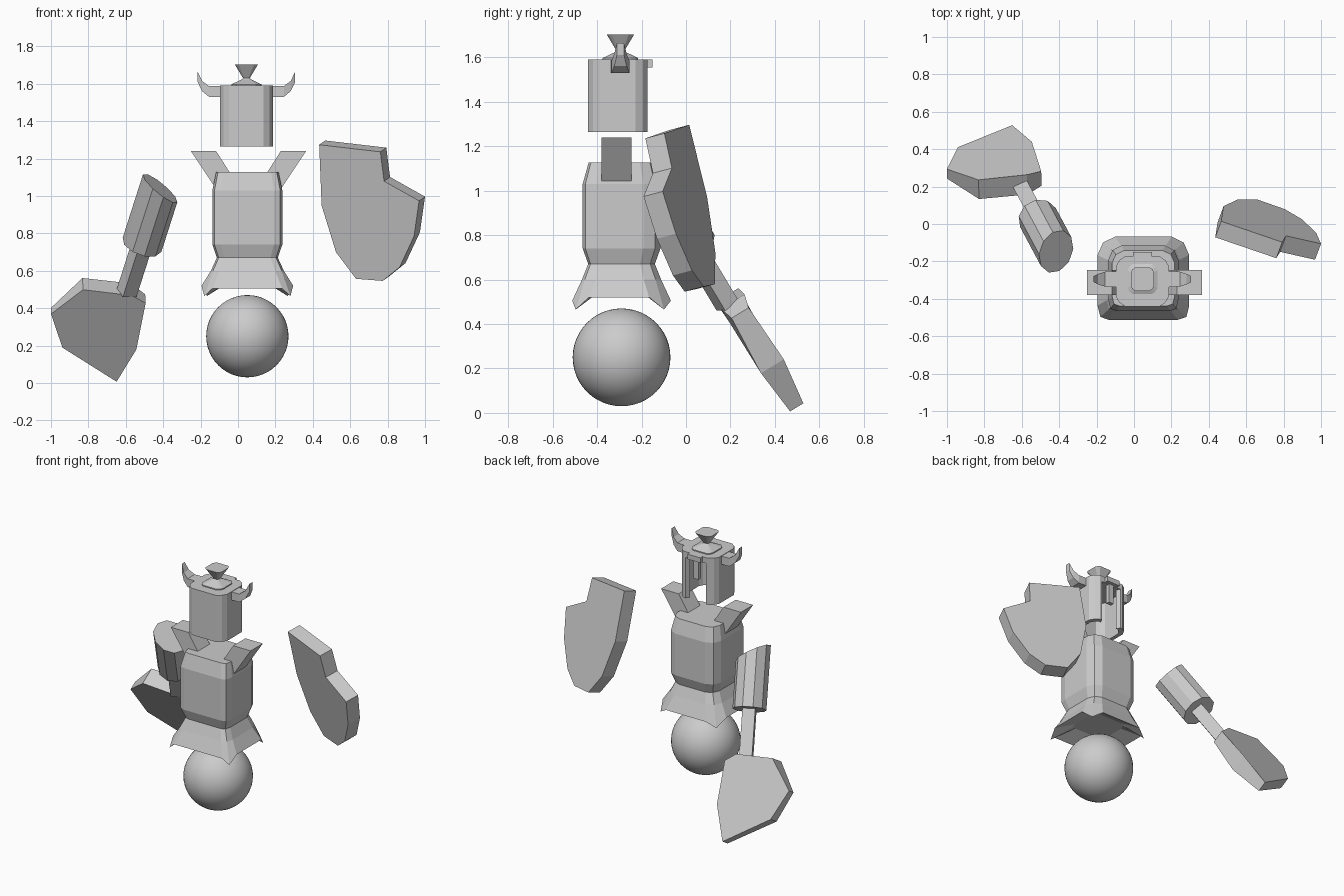
import bpy, bmesh, math
from mathutils import Vector

if "Cube" in bpy.data.objects:
    bpy.data.objects.remove(bpy.data.objects["Cube"])

CX, CY = 0.05, -0.29


def loft(name, rings):
    """Skin a list of equal-length point rings and cap both ends."""
    bm = bmesh.new()
    rows = [[bm.verts.new(p) for p in r] for r in rings]
    n = len(rows[0])
    for a, b in zip(rows, rows[1:]):
        for i in range(n):
            j = (i + 1) % n
            bm.faces.new((a[i], a[j], b[j], b[i]))
    bm.faces.new(rows[0])
    bm.faces.new(rows[-1])
    bmesh.ops.recalc_face_normals(bm, faces=bm.faces)
    me = bpy.data.meshes.new(name)
    bm.to_mesh(me)
    bm.free()
    ob = bpy.data.objects.new(name, me)
    bpy.context.collection.objects.link(ob)
    return ob


def box(name, x0, x1, y0, y1, z0, z1):
    return loft(name, [[(x0, y0, z), (x1, y0, z), (x1, y1, z), (x0, y1, z)] for z in (z0, z1)])


def plan(back, front):
    """Rounded-rectangle outline from two corner curves, counter-clockwise from +x."""
    return (back + [(-x, y) for x, y in back[::-1]]
            + [(-x, -y) for x, y in front] + [(x, -y) for x, y in front[::-1]])


BODY = plan([(1, 0.56), (0.88, 0.86), (0.62, 1)], [(1, 0.66), (0.94, 0.93), (0.76, 1)])
HELM = plan(*[[(1, 0.60), (0.87, 0.84), (0.65, 1)]] * 2)


def ring(shape, a, b, z, dz=(0, 0, 0), cx=CX, cy=CY):
    lift = (list(dz) + list(dz)[::-1]) * 2
    return [(cx + a * x, cy + b * y, z + h) for (x, y), h in zip(shape, lift)]


# Ball foot
bpy.ops.mesh.primitive_uv_sphere_add(segments=48, ring_count=24, radius=0.22, location=(CX, CY, 0.25))
bpy.context.object.name = "ball_foot"
bpy.ops.object.shade_smooth()

# Body with flared, pointed skirt and shallow hollow underside
loft("body", [
    ring(BODY, 0.13, 0.12, 0.56),
    ring(BODY, 0.245, 0.222, 0.46, (0.06, 0.005, 0.045)),
    ring(BODY, 0.195, 0.178, 0.60),
    ring(BODY, 0.163, 0.150, 0.67),
    ring(BODY, 0.187, 0.175, 0.74),
    ring(BODY, 0.187, 0.175, 1.03),
    ring(BODY, 0.167, 0.148, 1.127)])

# Shoulder spurs
SPUR = [(0.173, 1.24), (0.308, 1.24), (0.175, 1.04), (0.09, 1.11)]
for side, s in (("left", -1), ("right", 1)):
    loft("shoulder_" + side, [[(0.056 + s * x, y, z) for x, z in SPUR] for y in (-0.38, -0.246)])

# Helmet: open-faced wall, lid, brow and nose guard
HX, HY = 0.045, -0.307


def wall(a, b, z):
    pts = [(HX + a * x, HY + b * y, z) for x, y in HELM]
    return [(HX - a * 0.55, HY + b, z)] + pts[3:] + pts[:3] + [(HX + a * 0.55, HY + b, z)]


loft("helmet_wall", [wall(0.142, 0.134, z) + wall(0.115, 0.107, z)[::-1] for z in (1.265, 1.56)])
loft("helmet_lid", [ring(HELM, 0.142, 0.134, z, cx=HX, cy=HY) for z in (1.55, 1.59)])
box("helmet_brow", HX - 0.05, HX + 0.05, -0.20, -0.15, 1.555, 1.59)
box("nose_guard", HX - 0.02, HX + 0.02, -0.20, -0.173, 1.42, 1.56)

# Horns
HORN = [(0.13, 0.042, 1.53, 1.587), (0.20, 0.040, 1.53, 1.587),
        (0.237, 0.028, 1.56, 1.615), (0.261, 0.016, 1.61, 1.665)]
for side, s in (("left", -1), ("right", 1)):
    loft("horn_" + side, [[(HX + s * x, -0.295 - w, lo), (HX + s * x, -0.295 + w, lo),
                           (HX + s * x, -0.295 + w, hi), (HX + s * x, -0.295 - w, hi)]
                          for x, w, lo, hi in HORN])

# Crest knob
loft("crest", [ring(HELM, r, r, z, cx=HX, cy=-0.295) for r, z in
               [(0.08, 1.585), (0.08, 1.597), (0.027, 1.622), (0.018, 1.63), (0.062, 1.703)]])


def plate(name, outline, plane, normal):
    """Slab from x, z, half-thickness triples lying on plane y = a + b x + c z."""
    a, b, c = plane
    n = Vector(normal).normalized()
    rings = []
    for s in (-1, 1):
        rings.append([Vector((x, a + b * x + c * z, z)) + n * s * h for x, z, h in outline])
    return loft(name, rings)


# Shield
SHIELD = [(0.45, 1.285), (0.777, 1.247), (0.797, 1.09), (0.984, 0.985), (0.957, 0.795),
          (0.88, 0.63), (0.79, 0.557), (0.647, 0.568), (0.54, 0.71), (0.463, 0.96)]
plate("shield", [(x, z, 0.047) for x, z in SHIELD], (0.477, -0.372, -0.263), (0.372, 1, 0.263))

# Axe head, tapering to the cutting edge
AXE = [(-1.0, 0.385, 0.03), (-0.83, 0.53, 0.06), (-0.57, 0.50, 0.062), (-0.495, 0.45, 0.045),
       (-0.545, 0.21, 0.06), (-0.65, 0.025, 0.035), (-0.94, 0.21, 0.04)]
plate("axe_head", AXE, (0.533, 0.03, -0.61), (-0.03, 1, 0.61))

# Arm axis shared by the forearm and the axe handle
A = Vector((0.265, -0.496, 0.827)).normalized()
U = Vector((0.882, 0.471, 0)).normalized()
V = A.cross(U)
TOP = Vector((-0.415, -0.15, 1.045))


def arm_ring(n, ru, rv, dist, slant=0, turn=0):
    out = []
    for i in range(n):
        t = 2 * math.pi * i / n + turn
        u, v = ru * math.cos(t), rv * math.sin(t)
        out.append(TOP + U * u + V * v + A * (slant * u - dist))
    return out


# Forearm with slanted upper cut
loft("forearm", [arm_ring(10, 0.108, 0.115, 0.37), arm_ring(10, 0.108, 0.115, 0.005, -0.5)])
loft("axe_handle", [arm_ring(4, 0.058, 0.058, d, 0, math.pi / 4) for d in (0.34, 0.68)])
